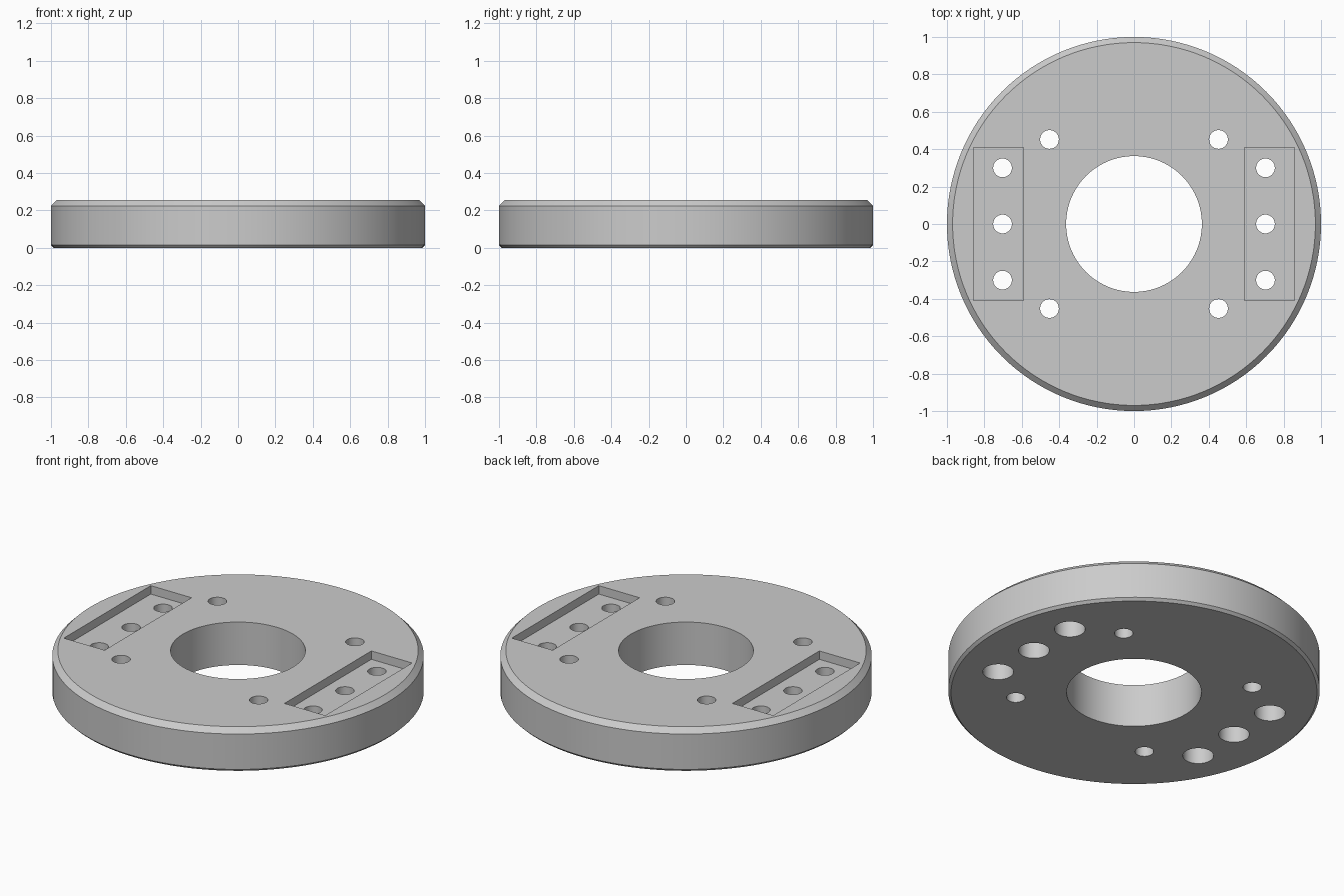
import bpy, bmesh, math
from mathutils import Matrix

cube = bpy.data.objects.get("Cube")
if cube:
    bpy.data.objects.remove(cube, do_unlink=True)

HEIGHT = 0.255
POCKET_FLOOR = 0.205
BORE_DEPTH = 0.11

grey = bpy.data.materials.new("plain grey")
grey.use_nodes = True
colour = (0.6, 0.6, 0.6, 1)
grey.diffuse_color = colour
grey.node_tree.nodes["Principled BSDF"].inputs["Base Color"].default_value = colour


def make_object(name, bm):
    bmesh.ops.recalc_face_normals(bm, faces=bm.faces)
    mesh = bpy.data.meshes.new(name)
    bm.to_mesh(mesh)
    bm.free()
    mesh.materials.append(grey)
    obj = bpy.data.objects.new(name, mesh)
    bpy.context.collection.objects.link(obj)
    return obj


def turned(name, profile, sides):
    """Solid of revolution from (radius, z) points, capped at both ends."""
    bm = bmesh.new()
    rings = []
    for r, z in profile:
        rings.append([bm.verts.new((r * math.cos(a), r * math.sin(a), z))
                      for a in (math.tau * i / sides for i in range(sides))])
    for low, high in zip(rings, rings[1:]):
        for i in range(sides):
            j = (i + 1) % sides
            bm.faces.new((low[i], low[j], high[j], high[i]))
    bm.faces.new(rings[0][::-1])
    bm.faces.new(rings[-1])
    return make_object(name, bm)


def cut(target, name, cutter, x=0, y=0):
    """Subtract a cutter and hide it."""
    cutter.location.x, cutter.location.y = x, y
    cutter.hide_render = True
    cutter.hide_set(True)
    mod = target.modifiers.new(name, 'BOOLEAN')
    mod.operation = 'DIFFERENCE'
    mod.solver = 'EXACT'
    mod.object = cutter


# Round plate with a wide top chamfer and a fine bottom chamfer
plate = turned("round_plate", [(0.985, 0), (1, 0.015), (1, HEIGHT - 0.03),
                               (0.97, HEIGHT)], 128)

# Central opening
cut(plate, "centre_hole", turned("centre_hole_cutter", [(0.363, -0.1), (0.363, 0.4)], 96))

for side in (-1, 1):
    # Rectangular pocket in the top
    bm = bmesh.new()
    bmesh.ops.create_cube(bm, size=1, matrix=Matrix.Diagonal((0.268, 0.816, 0.2, 1)))
    pocket = make_object("pocket_cutter", bm)
    pocket.location.z = POCKET_FLOOR + 0.1
    cut(plate, "pocket", pocket, side * 0.725)

    # Screw holes, counterbored from below
    for y in (-0.3, 0, 0.3):
        screw = turned("counterbore_cutter", [(0.083, -0.1), (0.083, BORE_DEPTH),
                                              (0.05, BORE_DEPTH), (0.05, 0.4)], 40)
        cut(plate, "counterbore", screw, side * 0.703, y)

    # Plain through holes
    for y in (-0.452, 0.452):
        hole = turned("bolt_hole_cutter", [(0.05, -0.1), (0.05, 0.4)], 40)
        cut(plate, "bolt_hole", hole, side * 0.452, y)

# Bake the cuts into the plate and drop the cutters
bpy.context.view_layer.update()
baked = bpy.data.meshes.new_from_object(
    plate.evaluated_get(bpy.context.evaluated_depsgraph_get()))
cutters = [m.object for m in plate.modifiers]
plate.modifiers.clear()
plate.data = baked
for c in cutters:
    bpy.data.objects.remove(c, do_unlink=True)

# Smooth curved walls, sharp edges kept
bpy.ops.object.select_all(action='DESELECT')
plate.select_set(True)
bpy.context.view_layer.objects.active = plate
bpy.ops.object.shade_smooth_by_angle(angle=math.radians(25))
